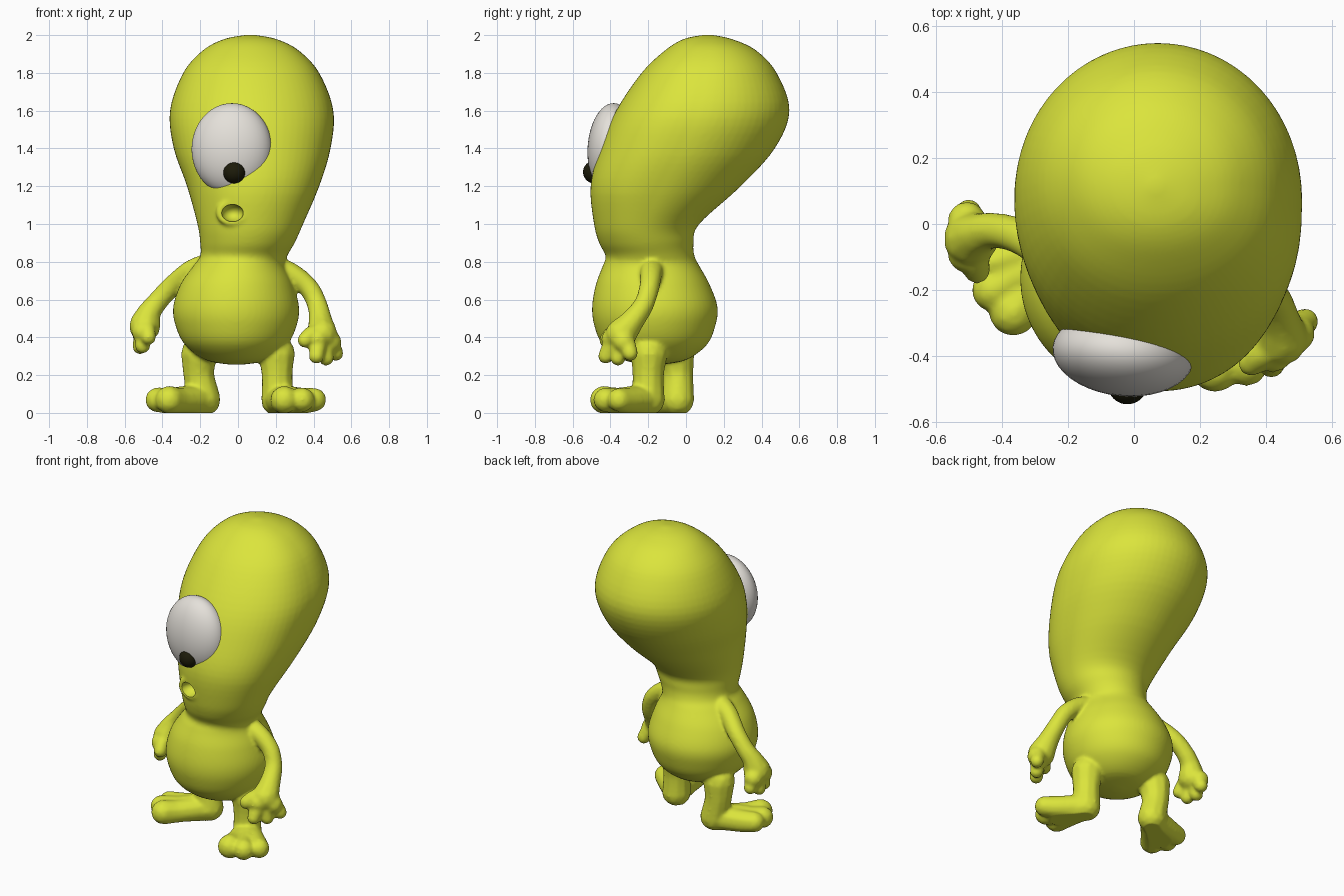
import bpy, bmesh, math
from mathutils import Vector, Matrix

default_cube = bpy.data.objects.get("Cube")
if default_cube:
    bpy.data.objects.remove(default_cube, do_unlink=True)


def make_material(name, color):
    mat = bpy.data.materials.new(name)
    mat.use_nodes = True
    mat.diffuse_color = (*color, 1)
    shader = mat.node_tree.nodes["Principled BSDF"]
    shader.inputs["Base Color"].default_value = (*color, 1)
    shader.inputs["Roughness"].default_value = 0.6
    return mat


skin = make_material("lime_skin", (0.71, 0.78, 0.045))
white = make_material("eye_white", (0.78, 0.75, 0.70))
black = make_material("pupil_black", (0.012, 0.011, 0.003))


def activate(obj):
    bpy.ops.object.select_all(action="DESELECT")
    obj.select_set(True)
    bpy.context.view_layer.objects.active = obj


def finish(bm, name, mat):
    """Turn a bmesh into a linked object with one material."""
    bmesh.ops.recalc_face_normals(bm, faces=bm.faces)
    mesh = bpy.data.meshes.new(name)
    bm.to_mesh(mesh)
    bm.free()
    obj = bpy.data.objects.new(name, mesh)
    mesh.materials.append(mat)
    bpy.context.collection.objects.link(obj)
    return obj


def smooth(obj, degrees=50):
    activate(obj)
    bpy.ops.object.shade_smooth_by_angle(angle=math.radians(degrees))


def apply_modifiers(obj):
    activate(obj)
    for mod in list(obj.modifiers):
        bpy.ops.object.modifier_apply(modifier=mod.name)


def spline(rows, steps):
    """Catmull-Rom interpolation through rows of numbers."""
    rows = [Vector(r) for r in rows]
    padded = [rows[0]] + rows + [rows[-1]]
    result = []
    for a, b, c, d in zip(padded, padded[1:], padded[2:], padded[3:]):
        for i in range(steps):
            t = i / steps
            result.append(b + (c - a) * (t / 2)
                          + (a * 2 - b * 5 + c * 4 - d) * (t * t / 2)
                          + (b * 3 - a - c * 3 + d) * (t ** 3 / 2))
    return result + [rows[-1]]


def ellipsoid(name, mat, center, radii, turn=Matrix()):
    bm = bmesh.new()
    place = Matrix.Translation(center) @ turn @ Matrix.Diagonal((*radii, 1))
    bmesh.ops.create_uvsphere(bm, u_segments=40, v_segments=24, radius=1, matrix=place)
    return finish(bm, name, mat)


def limb(name, strands):
    """Build a limb from tapering strands of (x, y, z, radius)."""
    bm = bmesh.new()
    for strand in strands:
        for x, y, z, r in spline(strand, 9):
            bmesh.ops.create_icosphere(bm, subdivisions=2, radius=r,
                                       matrix=Matrix.Translation((x, y, z)))
    return finish(bm, name, skin)


# Head and torso: one loft of ellipses (z, left, right, front, back)
outline = [
    (.255, -.04, .02, -.20, -.14),
    (.28, -.17, .16, -.33, 0),
    (.36, -.28, .26, -.44, .11),
    (.46, -.33, .31, -.485, .155),
    (.56, -.343, .323, -.497, .167),
    (.68, -.305, .293, -.477, .125),
    (.78, -.235, .25, -.44, .07),
    (.83, -.2, .26, -.425, .045),
    (.9, -.2, .3, -.46, .04),
    (1, -.215, .345, -.487, .07),
    (1.2, -.27, .43, -.505, .29),
    (1.4, -.34, .49, -.455, .47),
    (1.6, -.36, .505, -.37, .548),
    (1.8, -.29, .43, -.235, .48),
    (1.92, -.185, .32, -.11, .37),
    (1.98, -.07, .2, -.01, .24),
    (2.002, .05, .08, .1, .13),
]
SIDES = 64
bm = bmesh.new()
rings = []
for z, x0, x1, y0, y1 in spline(outline, 5):
    head = min(max((z - .85) / .3, 0), 1)
    ring = []
    for i in range(SIDES):
        a = math.tau * i / SIDES
        c, s = math.cos(a), math.sin(a)
        if s < 0:  # fuller left cheek, flatter right cheek under the eye
            s = -abs(s) ** (1 - head * (.13 + .1 * c))
        ring.append(bm.verts.new(((x0 + x1) / 2 + (x1 - x0) / 2 * c,
                                  (y0 + y1) / 2 + (y1 - y0) / 2 * s, z)))
    rings.append(ring)
for low, high in zip(rings, rings[1:]):
    for i in range(SIDES):
        j = (i + 1) % SIDES
        bm.faces.new((low[i], low[j], high[j], high[i]))
bm.faces.new(rings[0])
bm.faces.new(rings[-1])
body = finish(bm, "body", skin)

# Lips: low rim around the mouth
bpy.ops.mesh.primitive_torus_add(major_segments=40, minor_segments=12,
                                 major_radius=.068, minor_radius=.022,
                                 location=(-.03, -.462, 1.06),
                                 rotation=(math.radians(90), 0, math.radians(-10)))
lips = bpy.context.object
lips.name = "lips"
lips.scale.y = .8


# Arms: arm with a broad palm, then thumb and three fingers
def arm(name, path, palm, knuckles, tips):
    strands = [path + [(*palm, .085)]]
    for knuckle in knuckles:
        strands.append([(*palm, .075), (*knuckle, .06)])
    for tip in tips:
        middle = Vector(palm).lerp(Vector(tip), .55)
        middle.z += .02
        strands.append([(*palm, .05), (*middle, .047), (*tip, .042)])
    return limb(name, strands)


left_arm = arm(
    "left_arm",
    [(.2, -.18, .76, .07), (.29, -.185, .73, .06), (.375, -.195, .66, .055),
     (.42, -.225, .57, .055), (.437, -.29, .48, .066)],
    (.443, -.345, .415),
    [(.42, -.39, .39), (.49, -.33, .375)],
    [(.355, -.42, .385), (.415, -.425, .3), (.467, -.36, .29), (.518, -.295, .315)])
right_arm = arm(
    "right_arm",
    [(-.15, -.13, .78, .07), (-.25, -.09, .75, .06), (-.35, -.035, .67, .056),
     (-.425, -.02, .59, .056), (-.47, -.03, .53, .064)],
    (-.493, -.045, .46),
    [(-.505, -.09, .43), (-.505, .01, .43)],
    [(-.475, -.14, .40), (-.505, -.1, .355), (-.518, -.03, .35), (-.5, .035, .375)])


# Legs: shin, broad sole, then one strand from the heel to each toe
def leg(name, hip, ankle, heel, ball, toes):
    strands = [[(*hip, .1), (*ankle, .085), (*heel, .09)],
               [(*heel, .09), (*ball, .082)]]
    for x, y, r in toes:
        middle = Vector(heel).lerp(Vector((x, y, .062)), .65)
        strands.append([(*heel, .08), (*middle, .071), (x, y, .069, r)])
    return limb(name, strands)


left_leg = leg("left_leg", (.205, -.195, .31), (.207, -.2, .2), (.21, -.2, .07),
               (.31, -.34, .055),
               [(.245, -.435, .076), (.34, -.425, .067), (.405, -.355, .064)])
right_leg = leg("right_leg", (-.205, -.055, .31), (-.207, -.045, .2), (-.18, -.045, .07),
                (-.34, -.16, .055),
                [(-.365, -.265, .076), (-.425, -.2, .068), (-.425, -.115, .064)])

# Blend body, lips and limbs into one soft skin
activate(body)
for part in (lips, left_arm, right_arm, left_leg, right_leg):
    part.select_set(True)
bpy.ops.object.join()
remesh = body.modifiers.new("blend", "REMESH")
remesh.mode = "VOXEL"
remesh.voxel_size = 0.01
relax = body.modifiers.new("relax", "SMOOTH")
relax.factor = 0.5
relax.iterations = 8
apply_modifiers(body)
for v in body.data.vertices:  # flat soles
    v.co.z = max(v.co.z, 0)

# Mouth: hollow cut into the face
mouth_cutter = ellipsoid("mouth_cutter", skin, (-.03, -.485, 1.058), (.058, .075, .046))
mouth_cutter.hide_render = True
cut = body.modifiers.new("mouth", "BOOLEAN")
cut.operation = "DIFFERENCE"
cut.solver = "EXACT"
cut.object = mouth_cutter
apply_modifiers(body)
bpy.data.objects.remove(mouth_cutter, do_unlink=True)
body.data.materials.clear()
body.data.materials.append(skin)
smooth(body, 60)

# Eye and pupil
eye_turn = Matrix.Rotation(math.radians(-6), 4, "Z") @ Matrix.Rotation(math.radians(-3), 4, "X")
smooth(ellipsoid("eye", white, (-.033, -.393, 1.397), (.214, .127, .243), eye_turn))
smooth(ellipsoid("pupil", black, (-.02, -.485, 1.275), (.06, .06, .06)))
